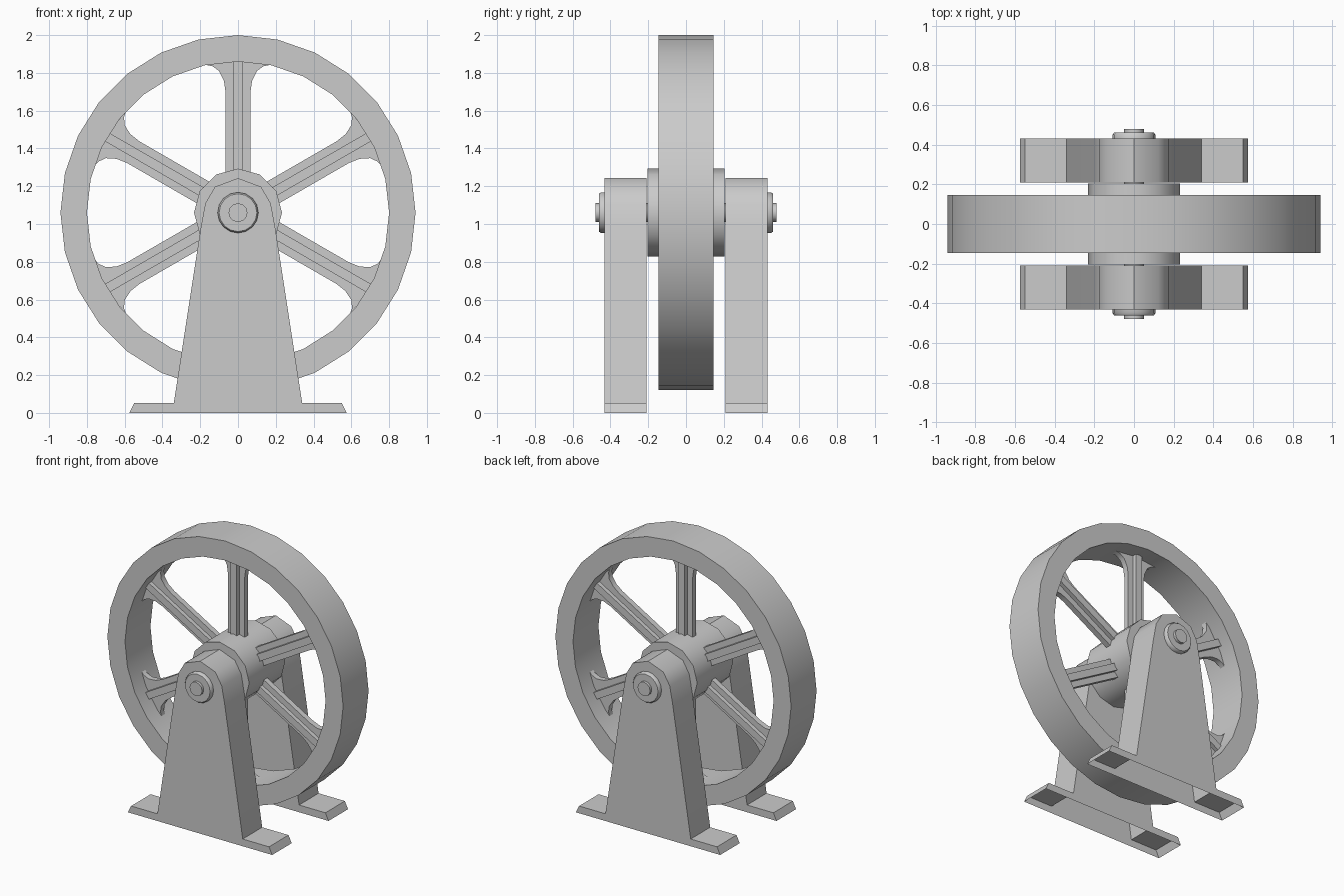
import bpy, math
from mathutils import Matrix, Vector

if "Cube" in bpy.data.objects:
    bpy.data.objects.remove(bpy.data.objects["Cube"])

CZ = 1.06  # axle height


def make(name, verts, faces, smooth=40):
    me = bpy.data.meshes.new(name)
    me.from_pydata(verts, [], faces)
    me.update()
    ob = bpy.data.objects.new(name, me)
    bpy.context.collection.objects.link(ob)
    bpy.ops.object.select_all(action='DESELECT')
    ob.select_set(True)
    bpy.context.view_layer.objects.active = ob
    bpy.ops.object.mode_set(mode='EDIT')
    bpy.ops.mesh.select_all(action='SELECT')
    bpy.ops.mesh.normals_make_consistent(inside=False)
    bpy.ops.object.mode_set(mode='OBJECT')
    if smooth:
        bpy.ops.object.shade_smooth_by_angle(angle=math.radians(smooth))
    return ob


def lathe(name, profile, n, closed=False):
    """Spin (radius, y) points round the axle; cap the ends unless closed."""
    verts, faces, m = [], [], len(profile)
    for i in range(n):
        a = 2 * math.pi * i / n
        verts += [(r * math.sin(a), y, CZ + r * math.cos(a)) for r, y in profile]
    for i in range(n):
        j = (i + 1) % n
        for k in range(m if closed else m - 1):
            l = (k + 1) % m
            faces.append((i * m + k, j * m + k, j * m + l, i * m + l))
    if not closed:
        faces += [[i * m for i in range(n)], [i * m + m - 1 for i in range(n)]]
    return make(name, verts, faces)


def extrude(name, pts, y0, y1, mat=Matrix(), skip=(), smooth=40):
    """Extrude an (x, z) outline along y, leaving out skipped side faces."""
    n = len(pts)
    verts = [mat @ Vector((x, y, z)) for y in (y0, y1) for x, z in pts]
    faces = [list(range(n)), list(range(n, 2 * n))]
    faces += [(i, (i + 1) % n, n + (i + 1) % n, n + i) for i in range(n) if i not in skip]
    return make(name, verts, faces, smooth)


# wheel rim and hub
lathe("rim", [(0.94, -0.145), (0.94, 0.145), (0.80, 0.145), (0.80, -0.145)], 28, True)
lathe("hub", [(0.233, -0.205), (0.233, 0.205)], 12)

# six spokes: flared web plate with a thicker central rib
half = [(0.066, 0.20), (0.066, 0.64), (0.075, 0.70), (0.10, 0.75), (0.135, 0.775), (0.175, 0.783)]
web = half + [(0.0, 0.805)] + [(-x, z) for x, z in reversed(half)]
rib = [(0.025, 0.20), (0.025, 0.80), (-0.025, 0.80), (-0.025, 0.20)]
for i in range(6):
    m = Matrix.Translation((0, 0, CZ)) @ Matrix.Rotation(math.radians(60 * i), 4, 'Y')
    extrude(f"spoke_web_{i}", web, -0.02, 0.02, m)
    extrude(f"spoke_rib_{i}", rib, -0.05, 0.05, m, smooth=0)

# support stands (open underneath) with bearing discs and axle ends
side = [(0.575, 0.0), (0.55, 0.052), (0.34, 0.052), (0.197, 0.98), (0.173, 1.11), (0.122, 1.197)]
stand = side + [(0.0, 1.243)] + [(-x, z) for x, z in reversed(side)]
for s, tag in ((-1, "front"), (1, "back")):
    extrude(f"{tag}_stand", stand, s * 0.21, s * 0.432, skip=(len(stand) - 1,))
    lathe(f"{tag}_bearing_disc", [(0.108, s * 0.42), (0.108, s * 0.45), (0.10, s * 0.461)], 16)
    lathe(f"{tag}_axle_end", [(0.05, s * 0.20), (0.05, s * 0.48)], 12)
